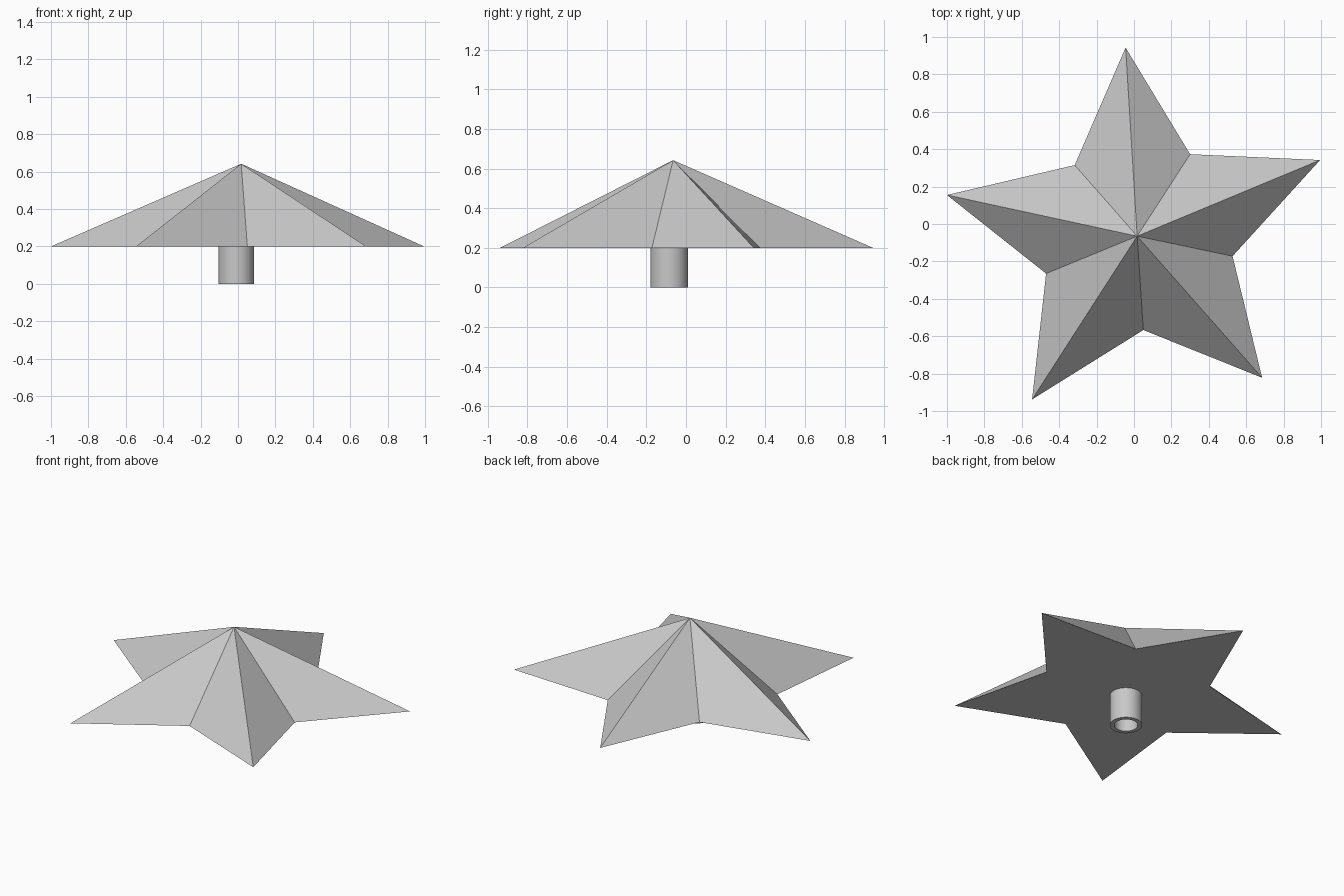
import bpy, bmesh, math
from mathutils import Vector

cube = bpy.data.objects.get("Cube")
if cube:
    bpy.data.objects.remove(cube, do_unlink=True)

grey = bpy.data.materials.new("light grey")
grey.use_nodes = True
colour = (0.58, 0.58, 0.58, 1)
grey.diffuse_color = colour
grey.node_tree.nodes["Principled BSDF"].inputs["Base Color"].default_value = colour

BASE_Z = 0.2


def finish(name, bm):
    bmesh.ops.recalc_face_normals(bm, faces=bm.faces)
    mesh = bpy.data.meshes.new(name)
    bm.to_mesh(mesh)
    bm.free()
    mesh.materials.append(grey)
    obj = bpy.data.objects.new(name, mesh)
    bpy.context.collection.objects.link(obj)
    return obj


# Faceted star: slightly uneven outline rising to one peak, flat underneath
tips = [(-0.045, 0.943), (0.995, 0.342), (0.685, -0.822), (-0.545, -0.938), (-1.0, 0.155)]
notches = [(0.30, 0.373), (0.527, -0.172), (0.05, -0.567), (-0.47, -0.265), (-0.317, 0.315)]
bm = bmesh.new()
rim = [bm.verts.new((*p, BASE_Z)) for pair in zip(tips, notches) for p in pair]
peak = bm.verts.new((0.017, -0.065, 0.642))
for i, v in enumerate(rim):
    bm.faces.new((v, rim[(i + 1) % len(rim)], peak))
bm.faces.new(rim)
finish("star", bm)

# Hollow mounting tube: spin a wall profile around the vertical axis
centre = Vector((-0.01, -0.085, 0))
outer, inner = 0.095, 0.069
bm = bmesh.new()
profile = [(outer, BASE_Z), (outer, 0), (inner, 0), (inner, BASE_Z)]
verts = [bm.verts.new(centre + Vector((r, 0, z))) for r, z in profile]
edges = [bm.edges.new(pair) for pair in zip(verts, verts[1:])]
bmesh.ops.spin(bm, geom=verts + edges, cent=centre, axis=(0, 0, 1),
               angle=math.tau, steps=48, use_duplicate=False)
bmesh.ops.remove_doubles(bm, verts=bm.verts, dist=0.0001)
tube = finish("mounting_tube", bm)

bpy.ops.object.select_all(action="DESELECT")
tube.select_set(True)
bpy.context.view_layer.objects.active = tube
bpy.ops.object.shade_smooth_by_angle(angle=math.radians(40))
